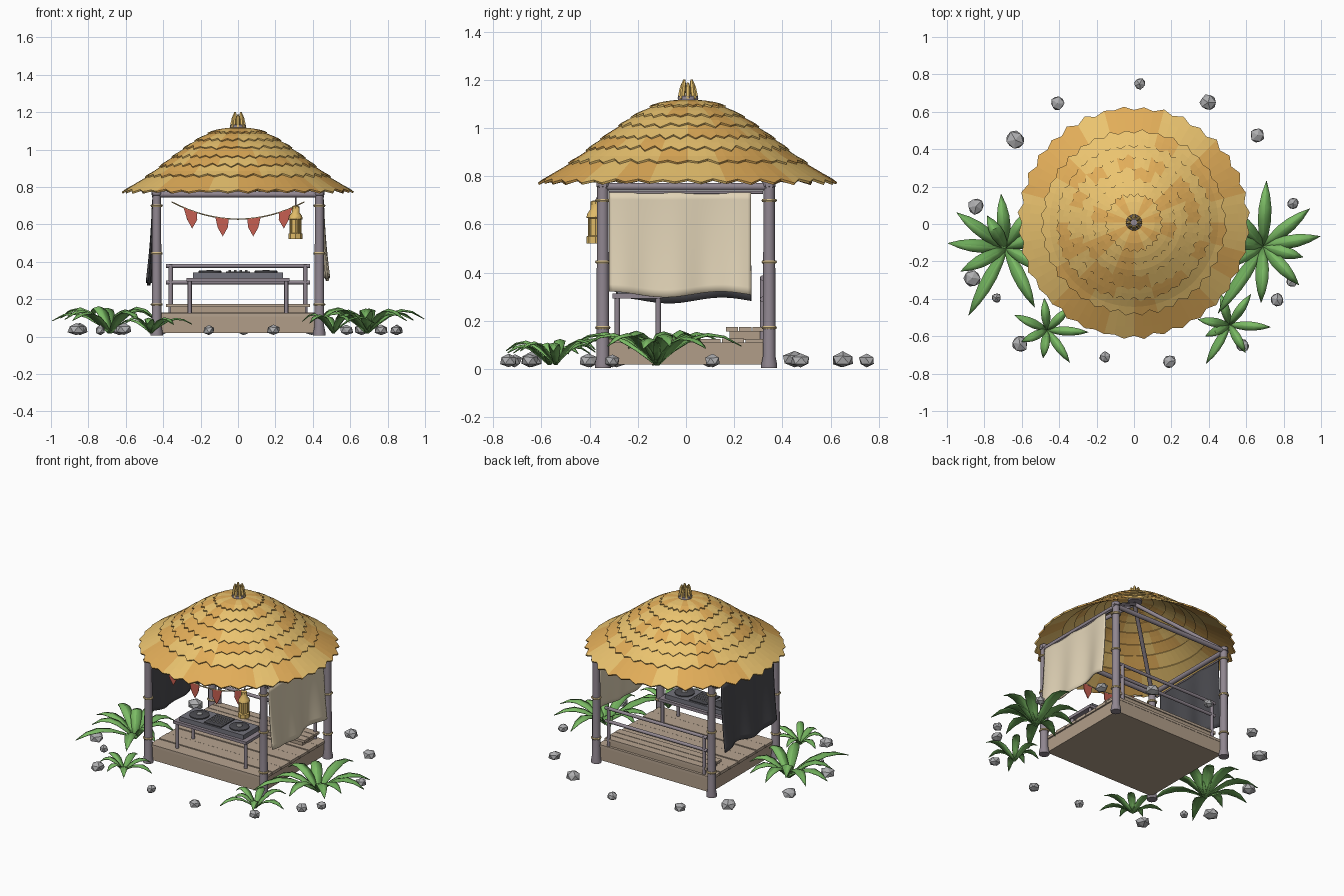
import bpy, bmesh, math, random
from mathutils import Vector

if "Cube" in bpy.data.objects:
    bpy.data.objects.remove(bpy.data.objects["Cube"])
random.seed(4)
mats = {}
COL = dict(post=(.28, .24, .28), wood=(.44, .34, .25), plank=(.47, .37, .28), rope=(.65, .5, .25),
           straw=(.83, .55, .16), straw2=(.76, .42, .1), cream=(.75, .65, .47), dark=(.07, .07, .08),
           red=(.55, .11, .08), gold=(.75, .5, .14), leaf=(.2, .5, .13), leaf2=(.15, .4, .1),
           rock=(.42, .42, .43), deck=(.17, .17, .2))


def mat(c):
    if c not in mats:
        mats[c] = bpy.data.materials.new(c)
        mats[c].diffuse_color = (*COL[c], 1)
    return mats[c]


def mesh(name, verts, faces, *cols, smooth=False, thick=0):
    me = bpy.data.meshes.new(name)
    me.from_pydata([tuple(v) for v in verts], [], faces)
    ob = bpy.data.objects.new(name, me)
    bpy.context.collection.objects.link(ob)
    for c in cols:
        me.materials.append(mat(c))
    bm = bmesh.new()
    bm.from_mesh(me)
    bmesh.ops.recalc_face_normals(bm, faces=bm.faces)
    bm.to_mesh(me)
    bm.free()
    if smooth:
        bpy.context.view_layer.objects.active = ob
        bpy.ops.object.select_all(action='DESELECT')
        ob.select_set(True)
        bpy.ops.object.shade_smooth_by_angle(angle=math.radians(40))
    if thick:
        m = ob.modifiers.new("thickness", 'SOLIDIFY')
        m.thickness, m.offset = thick, 0
    return ob


def box(name, x0, x1, y0, y1, z0, z1, c):
    v = [(x, y, z) for x in (x0, x1) for y in (y0, y1) for z in (z0, z1)]
    f = [(0, 1, 3, 2), (4, 6, 7, 5), (0, 4, 5, 1), (2, 3, 7, 6), (0, 2, 6, 4), (1, 5, 7, 3)]
    return mesh(name, v, f, c)


def sweep(name, path, radii, c, n=12):
    """Round tube through path points with a radius at each point."""
    P = [Vector(p) for p in path]
    q = (P[-1] - P[0]).to_track_quat('Z', 'Y')
    v = [p + q @ Vector((r * math.cos(2 * math.pi * k / n), r * math.sin(2 * math.pi * k / n), 0))
         for p, r in zip(P, radii) for k in range(n)]
    f = [(i * n + k, i * n + (k + 1) % n, (i + 1) * n + (k + 1) % n, (i + 1) * n + k)
         for i in range(len(P) - 1) for k in range(n)]
    f += [tuple(range(n)), tuple(range((len(P) - 1) * n, len(P) * n))]
    return mesh(name, v, f, c, smooth=True)


def rod(name, a, b, r, c='post', n=10):
    return sweep(name, [a, b], [r, r], c, n)


def lathe(name, x, y, prof, c, n=12):
    return sweep(name, [(x, y, z) for r, z in prof], [r for r, z in prof], c, n)


def ring(name, x, y, z, R, r, c='rope'):
    bpy.ops.mesh.primitive_torus_add(major_radius=R, minor_radius=r, major_segments=14,
                                     minor_segments=6, location=(x, y, z))
    ob = bpy.context.object
    ob.name = name
    ob.data.materials.append(mat(c))
    bpy.ops.object.shade_smooth_by_angle()


# platform with deck planks
box("platform", -.42, .42, -.335, .335, .02, .11, 'wood')
for i in range(7):
    y = -.34 + i * .68 / 7
    box("deck_plank", -.43, .43, y + .003, y + .094, .108, .125 + .003 * (i % 2), 'plank')
# low back bench
box("bench_base", -.36, .36, .18, .32, .12, .158, 'wood')
for i in range(3):
    y = .165 + i * .055
    box("bench_plank", -.385, .385, y, y + .051, .157, .174, 'plank')

# corner posts, lashings and rafters
for sx in (-1, 1):
    for sy in (-1, 1):
        x, y = sx * .435, sy * .345
        lathe("corner_post", x, y, [(.033, .005), (.033, .02), (.026, .055), (.025, .44), (.023, .755),
                                    (.027, .757), (.027, .78)], 'post')
        for z in (.172, .445, .7):
            ring("post_lashing", x, y, z, .026, .007)
        rod("rafter", (x, y, .765), (0, .005, 1.085), .013)
    rod("side_beam", (sx * .435, -.36, .757), (sx * .435, .36, .757), .016)
    rod("curtain_rod", (sx * .452, -.32, .733), (sx * .452, .32, .733), .006)
for y in (-.345, .345):
    rod("cross_beam", (-.46, y, .76), (.46, y, .76), .016)

# back railing
for z in (.29, .378):
    rod("back_rail", (-.385, .318, z), (.385, .318, z), .011)
for x in (-.36, .36):
    rod("rail_post", (x, .318, .12), (x, .318, .385), .012)

# table and mixing desk
for x in (-.258, .258):
    for y in (-.285, -.115):
        rod("table_leg", (x, y, .12), (x, y, .3), .011)
box("table_top", -.275, .275, -.305, -.095, .294, .313, 'post')
box("desk_body", -.24, .24, -.285, -.115, .313, .343, 'deck')
box("desk_mixer", -.065, .065, -.275, -.125, .343, .349, 'dark')
for x in (-.15, .15):
    lathe("turntable", x, -.2, [(.062, .343), (.062, .35), (.056, .353)], 'dark', 24)
    lathe("turntable_hub", x, -.2, [(.02, .352), (.018, .357)], 'rock', 12)
for i in range(4):
    for j in range(3):
        lathe("knob", -.045 + i * .03, -.235 + j * .035, [(.007, .348), (.006, .357)], 'rock', 8)


# thatched roof: overlapping ragged tiers
PROF = [(.03, 1.117), (.1, 1.103), (.17, 1.074), (.26, 1.02), (.37, .938), (.448, .876), (.62, .762)]


def roof_z(r):
    for (a, za), (b, zb) in zip(PROF, PROF[1:]):
        if r <= b:
            break
    return za + (zb - za) * (r - a) / (b - a)


edges = [.03, .15, .225, .285, .35, .41, .485, .61]
for i in range(7):
    r0, r1 = max(.03, edges[i] - .035), edges[i + 1]
    n = 72 if i > 2 else 48
    v = []
    for s in range(4):
        for k in range(n):
            r = r0 + (r1 - r0) * s / 3
            if s == 3:
                r += (.009 if k % 2 else -.009) + random.uniform(-.005, .005)
            a = 2 * math.pi * k / n
            v.append((r * math.cos(a), .008 + r * math.sin(a), roof_z(r) - .004 + .012 * s / 3))
    f = [(s * n + k, s * n + (k + 1) % n, (s + 1) * n + (k + 1) % n, (s + 1) * n + k)
         for s in range(3) for k in range(n)]
    ob = mesh("thatch_tier", v, f, 'straw', 'straw2', thick=.01)
    tone = [random.random() < .4 for _ in range(n // 3 + 1)]
    for p in ob.data.polygons:
        p.material_index = int(tone[(p.index % n) // 3])

# roof finial
lathe("finial_collar", 0, .008, [(.045, 1.095), (.042, 1.132), (.03, 1.134)], 'post', 14)
for k in range(8):
    a = k * math.pi / 4
    c, s = math.cos(a), math.sin(a)
    h = 1.187 + .014 * (k % 2)
    sweep("finial_straw", [(.034 * c, .008 + .034 * s, 1.12), (.025 * c, .008 + .025 * s, h - .02),
                           (.021 * c, .008 + .021 * s, h)], [.011, .01, .005], 'gold', 6)


# side curtains
def curtain(name, side, y0, y1, zb, amp, c):
    ny, nz, v = 40, 14, []
    for j in range(nz + 1):
        t = j / nz
        for i in range(ny + 1):
            u = i / ny
            w = math.sin(u * 15 + .6) * .6 + math.sin(u * 7.3) * .4
            x = side * (.453 + .022 * t * t + amp * w * (.25 + .75 * t))
            v.append((x, y0 + (y1 - y0) * u, .733 + (zb + .012 * math.cos(u * 8) - .733) * t))
    m = ny + 1
    f = [(j * m + i, j * m + i + 1, j * m + m + i + 1, j * m + m + i) for j in range(nz) for i in range(ny)]
    mesh(name, v, f, c, smooth=True, thick=.006)


curtain("right_curtain", 1, -.318, .27, .31, .018, 'cream')
curtain("left_curtain", -1, -.29, .27, .285, .019, 'dark')


# bunting
def cord(x):
    return .628 + .092 * (x / .355) ** 2


pts = [(-.355 + .71 * i / 16) for i in range(17)]
for a, b in zip(pts, pts[1:]):
    rod("bunting_cord", (a, -.345, cord(a)), (b, -.345, cord(b)), .004, 'rope', 6)
for x in (-.255, -.085, .085, .255):
    z, s = cord(x), .2 * x
    mesh("bunting_flag", [(x - .036, -.346, cord(x - .036)), (x + .036, -.346, cord(x + .036)),
                          (x + .027 - s * .2, -.349, z - .05), (x - s * .2, -.346, z - .098),
                          (x - .027 - s * .2, -.349, z - .05)], [(0, 1, 2, 3, 4)], 'red', thick=.005)

# hanging lantern
LX, LY = .308, -.375
lathe("lantern", LX, LY, [(.037, .522), (.037, .55), (.028, .555), (.028, .625), (.038, .628),
                          (.034, .645), (.02, .665), (.02, .695), (.01, .7)], 'gold', 8)
for k in range(4):
    a = k * math.pi / 2 + .4
    dx, dy = .031 * math.cos(a), .031 * math.sin(a)
    rod("lantern_bar", (LX + dx, LY + dy, .55), (LX + dx, LY + dy, .63), .004, 'gold', 6)
rod("lantern_hook", (LX, LY, .695), (LX, LY + .03, .76), .004, 'post', 6)


# plants: arching folded leaves given as (angle, length)
def plant(name, x, y, leaves, width, height):
    v, f = [], []
    W = [.3, .75, 1, .95, .62, .02]
    for ang, L in leaves:
        a, h, b = math.radians(ang), height * random.uniform(.8, 1.05), len(v)
        d, s = Vector((math.cos(a), math.sin(a), 0)), Vector((-math.sin(a), math.cos(a), 0))
        for i, w in enumerate(W):
            t = i / 5
            p = Vector((x, y, .02 + h * math.sin(math.pi * .8 * t))) + d * L * t
            w *= width / 2
            v += [p + s * w - Vector((0, 0, w * .3)), p, p - s * w - Vector((0, 0, w * .3))]
        for i in range(5):
            k = b + i * 3
            f += [(k, k + 1, k + 4, k + 3), (k + 1, k + 2, k + 5, k + 4)]
    ob = mesh(name, v, f, 'leaf', 'leaf2', smooth=True, thick=.004)
    for p in ob.data.polygons:
        p.material_index = p.index % 2


plant("left_large_plant", -.685, -.13, [(175, .31), (144, .325), (95, .29), (207, .27), (241, .41), (296, .35),
                                        (20, .25), (332, .27), (58, .26), (120, .2)], .07, .135)
plant("right_large_plant", .69, -.12, [(10, .31), (39, .32), (87, .35), (313, .28), (268, .3), (236, .43),
                                       (345, .22), (130, .26), (170, .26), (205, .28)], .07, .135)
plant("left_small_plant", -.465, -.567, [(155, .19), (95, .17), (357, .22), (305, .21), (262, .15), (205, .15),
                                         (45, .17)], .048, .09)
plant("right_small_plant", .51, -.54, [(357, .22), (239, .24), (300, .17), (55, .2), (170, .17), (105, .17),
                                       (205, .14)], .048, .1)

# ring of rocks: x, y, radius
for x, y, r in [(.03, .75, .032), (.395, .65, .045), (.66, .475, .04), (-.41, .645, .037), (-.635, .45, .052),
                (-.845, .095, .046), (.85, .11, .033), (-.865, -.29, .048), (-.735, -.395, .027),
                (-.61, -.64, .046), (-.155, -.71, .031), (.19, -.735, .037), (.58, -.65, .036),
                (.765, -.405, .036), (.845, -.305, .032)]:
    h = .018 + r * .32
    bpy.ops.mesh.primitive_ico_sphere_add(subdivisions=1, radius=1, location=(x, y, h + .006))
    ob = bpy.context.object
    ob.name = "rock"
    for p in ob.data.vertices:
        p.co = p.co * random.uniform(.92, 1.15)
        p.co = Vector((p.co.x * r, p.co.y * r, max(-.95, p.co.z) * h))
    ob.rotation_euler.z = random.uniform(0, 6)
    ob.data.materials.append(mat('rock'))

for m in bpy.data.materials:
    if m.users and not m.is_grease_pencil:
        m.use_nodes = True
        m.node_tree.nodes["Principled BSDF"].inputs["Base Color"].default_value = m.diffuse_color
